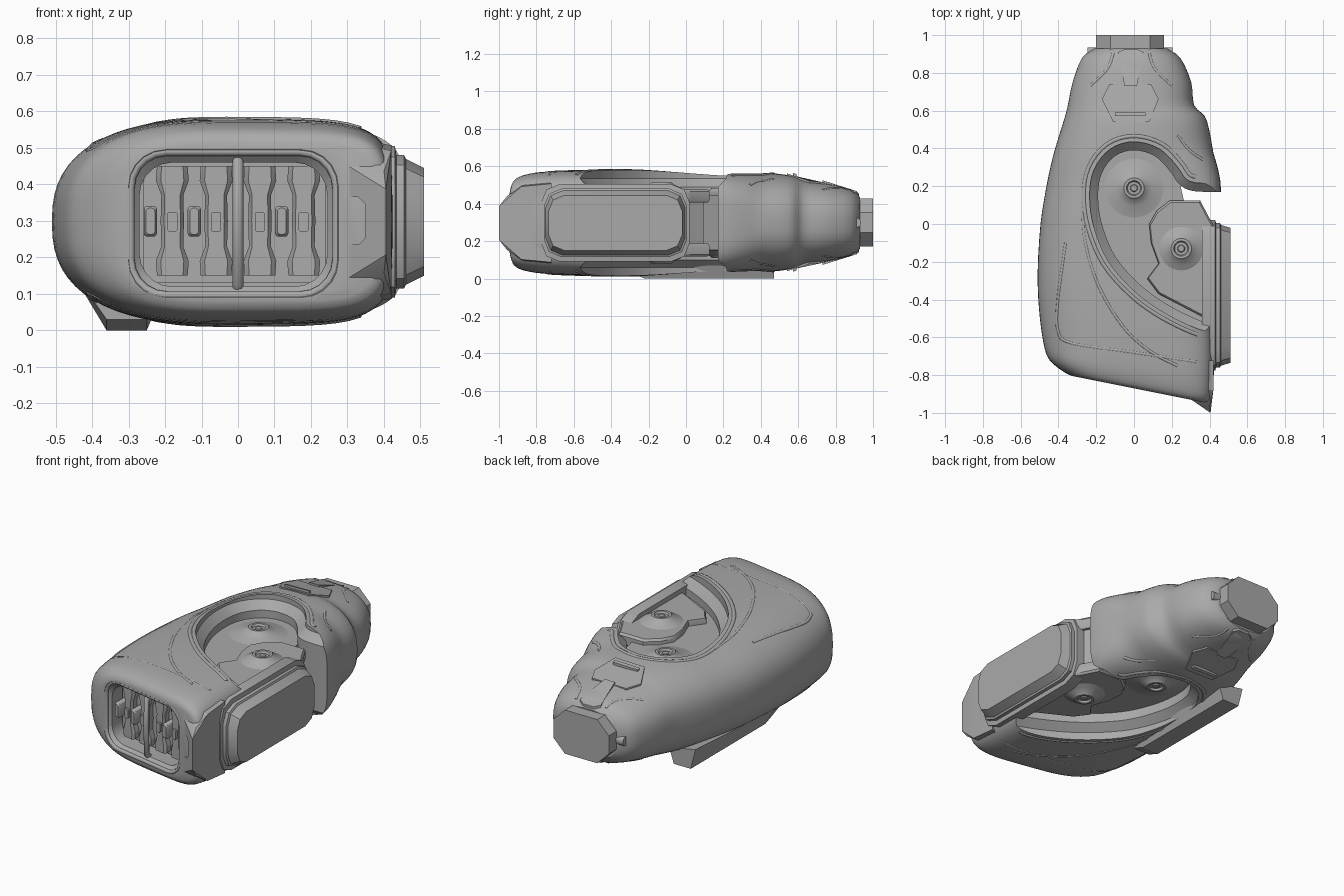
import bpy, bmesh, math
from mathutils import Vector
from mathutils.bvhtree import BVHTree

if "Cube" in bpy.data.objects:
    bpy.data.objects.remove(bpy.data.objects["Cube"])

MID = 0.297                      # height of the mirror plane between both broad sides
grey = bpy.data.materials.new("warm_grey")
grey.diffuse_color = (0.40, 0.40, 0.40, 1)
grey.use_nodes = True
grey.node_tree.nodes["Principled BSDF"].inputs["Base Color"].default_value = grey.diffuse_color


def finish(ob, angle=35):
    if not ob.data.materials:
        ob.data.materials.append(grey)
    bpy.ops.object.select_all(action='DESELECT')
    ob.select_set(True)
    bpy.context.view_layer.objects.active = ob
    bpy.ops.object.shade_smooth_by_angle(angle=math.radians(angle))
    return ob


def loft(name, rings, angle=35):
    """Skin a stack of equal-length closed rings and cap both ends."""
    bm = bmesh.new()
    vs = [[bm.verts.new(p) for p in r] for r in rings]
    n = len(rings[0])
    for a, b in zip(vs, vs[1:]):
        for i in range(n):
            j = (i + 1) % n
            bm.faces.new((a[i], a[j], b[j], b[i]))
    bm.faces.new(vs[0])
    bm.faces.new(vs[-1])
    bmesh.ops.recalc_face_normals(bm, faces=bm.faces)
    me = bpy.data.meshes.new(name)
    bm.to_mesh(me)
    bm.free()
    ob = bpy.data.objects.new(name, me)
    bpy.context.collection.objects.link(ob)
    return finish(ob, angle)


def spline(pts, sub):
    """Catmull-Rom through tuples of any length."""
    out = []
    for i in range(len(pts) - 1):
        p0, p1, p2, p3 = (pts[max(i - 1, 0)], pts[i], pts[i + 1], pts[min(i + 2, len(pts) - 1)])
        for k in range(sub):
            t = k / sub
            out.append(tuple(0.5 * (2 * b + (c - a) * t + (2 * a - 5 * b + 4 * c - d) * t * t
                                    + (3 * b - a - 3 * c + d) * t ** 3)
                             for a, b, c, d in zip(p0, p1, p2, p3)))
    return out + [tuple(pts[-1])]


def rrect(u0, u1, v0, v1, r, n=5):
    """Rounded rectangle; n=1 gives chamfered corners."""
    out = []
    for q, (cu, cv) in enumerate(((u1 - r, v1 - r), (u0 + r, v1 - r), (u0 + r, v0 + r), (u1 - r, v0 + r))):
        for k in range(n + 1):
            a = math.pi / 2 * (q + k / n)
            out.append((cu + r * math.cos(a), cv + r * math.sin(a)))
    return out


def front(pts, y):               # place x,z points on the slanted front
    return [(x, y - 0.2 * x, z) for x, z in pts]


def flat(pts, z):
    return [(x, y, z) for x, y in pts]


def cut(ob, cutter):
    m = ob.modifiers.new("cut", 'BOOLEAN')
    m.object, m.solver, m.operation = cutter, 'EXACT', 'DIFFERENCE'
    bpy.context.view_layer.objects.active = ob
    bpy.ops.object.modifier_apply(modifier=m.name)
    bpy.data.objects.remove(cutter)


# Main shell: y, left x, right x, bottom z, top z, front slant, left roundness
stations = [
    (-0.87, -0.33, 0.38, 0.08, 0.515, 0.20, 3.6), (-0.85, -0.38, 0.41, 0.05, 0.545, 0.19, 3.2),
    (-0.78, -0.45, 0.42, 0.03, 0.567, 0.14, 2.8), (-0.66, -0.48, 0.425, 0.02, 0.575, 0.07, 2.6),
    (-0.45, -0.503, 0.42, 0.015, 0.58, 0, 2.5), (-0.25, -0.51, 0.42, 0.015, 0.58, 0, 2.5),
    (0.0, -0.495, 0.44, 0.018, 0.577, 0, 2.5), (0.18, -0.467, 0.46, 0.022, 0.572, 0, 2.5),
    (0.29, -0.445, 0.445, 0.028, 0.57, 0, 2.5), (0.38, -0.423, 0.42, 0.033, 0.568, 0, 2.5),
    (0.49, -0.39, 0.40, 0.04, 0.56, 0, 2.5), (0.57, -0.365, 0.375, 0.053, 0.548, 0, 2.5),
    (0.63, -0.35, 0.318, 0.07, 0.53, 0, 2.5), (0.75, -0.325, 0.303, 0.09, 0.508, 0, 2.5),
    (0.88, -0.275, 0.245, 0.12, 0.478, 0, 2.5), (0.93, -0.205, 0.17, 0.16, 0.435, 0, 2.5)]
rings = []
for y, xl, xr, zb, zt, sh, n in spline(stations, 3):
    cx, cz, hx, hz, ring = (xl + xr) / 2, (zb + zt) / 2, (xr - xl) / 2, (zt - zb) / 2, []
    right = 5.0 if y < 0.1 else max(2.5, 5 - 8 * (y - 0.1))
    for k in range(64):
        c, s = math.cos(math.tau * k / 64), math.sin(math.tau * k / 64)
        e = 2 / (right if c > 0 else n)
        x = cx + hx * math.copysign(abs(c) ** e, c)
        ring.append((x, y - sh * x, cz + hz * math.copysign(abs(s) ** e, s)))
    rings.append(ring)
shell = loft("shell", rings)
bm = bmesh.new()
bm.from_mesh(shell.data)
tree = BVHTree.FromBMesh(bm)
bm.free()


def surf(x, y, side, lift=0.0):
    hit = tree.ray_cast(Vector((x, y, 2 * side)), Vector((0, 0, -side)))[0]
    return (x, y, (hit.z if hit else MID) + side * lift)


def bead(name, pts, r, closed=False):
    cu = bpy.data.curves.new(name, 'CURVE')
    cu.dimensions, cu.bevel_depth, cu.bevel_resolution = '3D', r, 2
    cu.use_fill_caps = True
    sp = cu.splines.new('POLY')
    sp.points.add(len(pts) - 1)
    sp.use_cyclic_u = closed
    for p, co in zip(sp.points, pts):
        p.co = (*co, 1)
    ob = bpy.data.objects.new(name, cu)
    bpy.context.collection.objects.link(ob)
    bpy.ops.object.select_all(action='DESELECT')
    ob.select_set(True)
    bpy.context.view_layer.objects.active = ob
    bpy.ops.object.convert(target='MESH')
    return finish(bpy.context.object, 60)


# Side bay cut through the shell with sloping edges
bay = spline([(0.6, 0.17), (0.45, 0.17), (0.31, 0.175), (0.24, 0.21), (0.19, 0.28), (0.11, 0.36),
              (0.0, 0.39), (-0.1, 0.36), (-0.17, 0.27), (-0.19, 0.15), (-0.17, 0.0), (-0.1, -0.17),
              (0.02, -0.31), (0.15, -0.41), (0.3, -0.49), (0.42, -0.53), (0.6, -0.54)], 4)


def bay_offset(d):
    out = []
    for i, p in enumerate(bay):
        a, b = bay[max(i - 1, 0)], bay[min(i + 1, len(bay) - 1)]
        t = Vector((b[0] - a[0], b[1] - a[1])).normalized()
        out.append((p[0] + t.y * d, p[1] - t.x * d))
    return out


cut(shell, loft("bay_cutter", [flat(bay_offset(d), z) for z, d in
    ((-0.1, 0.045), (0.06, 0.045), (0.10, 0.0), (0.49, 0.0), (0.535, 0.045), (0.7, 0.045))]))

# Pointed cheek at the front corner
bm = bmesh.new()
for x, y, h in ((0.26, -0.90, 0.18), (0.405, -1.0, 0.09), (0.40, -0.96, 0.14), (0.42, -0.88, 0.195),
                (0.27, -0.86, 0.225), (0.42, -0.72, 0.21), (0.27, -0.75, 0.24)):
    for s in (-1, 1):
        bm.verts.new((x, y, MID + s * h))
bmesh.ops.convex_hull(bm, input=bm.verts)
me = bpy.data.meshes.new("cheek")
bm.to_mesh(me)
bm.free()
cheek = bpy.data.objects.new("cheek", me)
bpy.context.collection.objects.link(cheek)
finish(cheek, 20)
win = rrect(0.285, 0.35, 0.235, 0.365, 0.02, 1)
cut(cheek, loft("window_cutter", [[(x, y0 - 0.69 * (x - 0.26), z) for x, z in win] for y0 in (-1.1, -0.87)]))

# Front opening: sloping rim, then the deep mouth
mouth = rrect(-0.27, 0.245, 0.12, 0.46, 0.09)
rim = rrect(-0.30, 0.275, 0.09, 0.495, 0.10)
for ob in (shell, cheek):
    cut(ob, loft("mouth_cutter", [front(rim, -1.15), front(rim, -0.87), front(mouth, -0.835),
                                  front(mouth, -0.70)]))
    finish(ob, 30)
bead("mouth_rim", front(rrect(-0.295, 0.27, 0.095, 0.49, 0.10), -0.858), 0.012, True)

# Grille inside the mouth
loft("grille_back", [front(rrect(-0.26, 0.24, 0.13, 0.45, 0.05), y) for y in (-0.75, -0.69)])
wave = [(0.15, 0.042), (0.19, 0.045), (0.23, 0.03), (0.30, 0.032), (0.37, 0.03), (0.41, 0.045), (0.45, 0.042)]
for cx in (-0.18, -0.06, 0.06, 0.18):
    def slat(k):
        return [(cx + w * k, z) for z, w in wave] + [(cx - w * k, z) for z, w in reversed(wave)]
    loft("grille_slat", [front(slat(1), -0.72), front(slat(1), -0.785), front(slat(0.7), -0.80)], 20)
    loft("slat_block", [front(rrect(cx - 0.014, cx + 0.014, 0.27, 0.325, 0.005, 1), y) for y in (-0.78, -0.815)], 20)
for cx in (-0.24, -0.12, 0.12):
    loft("grille_peg", [front(rrect(cx - w, cx + w, 0.257 + 0.018 - w, 0.323 + w, 0.009, 3), y)
                        for y, w in ((-0.72, 0.018), (-0.82, 0.018), (-0.83, 0.012))])
bead("mouth_bar", [(0, -0.82, 0.11), (0, -0.845, 0.13), (0, -0.85, 0.30), (0, -0.845, 0.46), (0, -0.82, 0.48)], 0.015)

# Side port with stepped collar
loft("side_port", [[(x, y, z) for y, z in rrect(-0.775 + e, 0.02 - e, 0.09 + d, 0.505 - d, 0.10 - d / 4, 2)]
                   for x, d, e in ((0.36, 0, 0), (0.43, 0, 0), (0.434, 0.025, 0.015), (0.455, 0.025, 0.015),
                                   (0.46, 0.035, 0.025), (0.51, 0.06, 0.04))], 25)

# Bay floor, lever plates and their bolts
loft("bay_floor", [flat([p for p in bay_offset(0.015) if p[0] < (0.25 if p[1] > 0 else 0.42)], z)
                   for z in (0.155, 0.445)])
lever = [(0.19, 0.125), (0.35, 0.125), (0.40, 0.03), (0.43, -0.02), (0.43, -0.49), (0.38, -0.50), (0.13, -0.37),
         (0.07, -0.29), (0.13, -0.21), (0.09, -0.10), (0.08, 0.0), (0.12, 0.07)]


def shrink(k):
    return [(0.25 + (x - 0.25) * k, -0.18 + (y + 0.18) * k) for x, y in lever]


loft("lever_core", [flat(shrink(0.9), z) for z in (0.16, 0.44)])
for s in (-1, 1):
    loft("lever_plate", [flat(shrink(k), MID + s * h) for h, k in
                         ((0.11, 0.97), (0.12, 1.0), (0.168, 1.0), (0.18, 0.96))])
    for bx, by, h, wide in ((0.0, 0.19, 0.145, 0.17), (0.25, -0.13, 0.175, 0.125)):
        loft("bolt", [[(bx + r * math.cos(a * math.tau / 32), by + r * math.sin(a * math.tau / 32), MID + s * (h + u))
                       for a in range(32)] for r, u in ((wide, 0), (0.095, 0.016), (0.06, 0.034), (0.054, 0.042),
                       (0.040, 0.042), (0.034, 0.03), (0.020, 0.03), (0.016, 0.036))])

    # Raised folds around the bay and over the broad side
    bead("bay_rim", [surf(x, y, s, -0.008) for x, y in bay_offset(0.075) if x < 0.34], 0.013)
    folds = ([(-0.27, 0.12), (-0.26, -0.08), (-0.19, -0.32), (-0.06, -0.54), (0.08, -0.67), (0.23, -0.75)],
             [(-0.36, -0.1), (-0.40, -0.4), (-0.40, -0.56), (-0.33, -0.63), (0.0, -0.68), (0.33, -0.73)],
             [(0.23, 0.47), (0.29, 0.39), (0.36, 0.34)],
             [(-0.11, 0.90), (-0.14, 0.82), (-0.23, 0.73)], [(0.08, 0.90), (0.11, 0.82), (0.20, 0.73)])
    for f in folds:
        bead("fold", [surf(x, y, s, -0.007) for x, y in spline(f, 6)], 0.010)

    # Buckle and strap behind the neck
    def plate(name, pts, lift):
        loft(name, [[surf(x, y, s, l) for x, y in pts] for l in (-0.03, lift)], 20)
    plate("buckle", [(-0.17, 0.66), (-0.13, 0.74), (0.09, 0.74), (0.13, 0.66), (0.08, 0.54), (-0.11, 0.54)], 0.010)
    plate("buckle_slot", [(-0.10, 0.59), (0.06, 0.59), (0.06, 0.572), (-0.10, 0.572)], 0.018)
    plate("strap", [(-0.05, 0.73), (-0.085, 0.91), (-0.05, 0.925), (0.02, 0.925), (0.05, 0.91), (0.015, 0.73)], 0.014)

# Neck stub and its side clips
loft("neck", [[(x, y, z) for x, z in rrect(-0.20, 0.16, 0.172, 0.428, 0.075, 1)] for y in (0.85, 1.0)], 20)
for x0, x1 in ((-0.245, -0.17), (0.13, 0.205)):
    loft("neck_clip", [[(x, y, z) for y, z in rrect(0.82, 0.935, 0.272, 0.325, 0.024)] for x in (x0, x1)])

# Underside fin
loft("fin", [[(x0, y, z1 + 0.03), (x1, y, z1), (-0.25, y, z), (-0.36, y, z)] for y, z, x0, x1, z1 in
             ((-0.30, 0.03, -0.41, -0.22, 0.07), (-0.22, 0.0, -0.42, -0.22, 0.07), (0.47, 0.0, -0.39, -0.22, 0.09))], 20)
